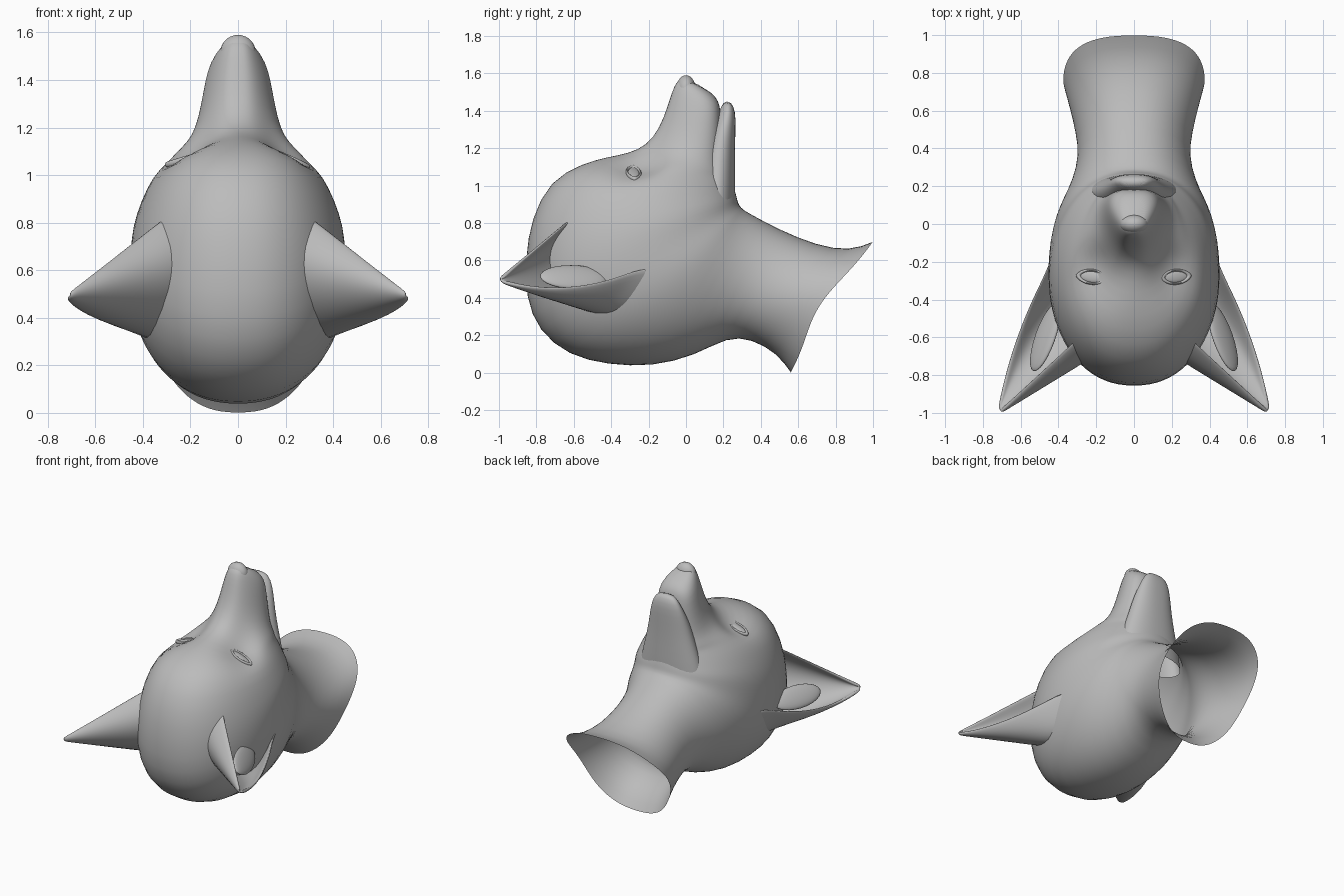
import bpy, bmesh, math
from mathutils import Vector, Matrix

default_cube = bpy.data.objects.get("Cube")
if default_cube:
    bpy.data.objects.remove(default_cube, do_unlink=True)

# One plain clay colour
clay = bpy.data.materials.new("clay grey")
clay.use_nodes = True
CLAY_COLOUR = (0.5, 0.5, 0.5, 1)
clay.diffuse_color = CLAY_COLOUR
clay.node_tree.nodes["Principled BSDF"].inputs["Base Color"].default_value = CLAY_COLOUR


def finish(name, bm, subdivisions=1, thickness=0):
    """Turn a bmesh into a smooth, named object."""
    bmesh.ops.recalc_face_normals(bm, faces=bm.faces)
    for face in bm.faces:
        face.smooth = True
    mesh = bpy.data.meshes.new(name)
    bm.to_mesh(mesh)
    bm.free()
    mesh.materials.append(clay)
    part = bpy.data.objects.new(name, mesh)
    bpy.context.collection.objects.link(part)
    if thickness:
        solid = part.modifiers.new("thickness", 'SOLIDIFY')
        solid.thickness = thickness
        solid.offset = 0
    if subdivisions:
        subsurf = part.modifiers.new("smooth", 'SUBSURF')
        subsurf.levels = subsurf.render_levels = subdivisions
    return part


def bridge(bm, rows, closed):
    """Skin neighbouring rows of vertices with quads."""
    for row, following in zip(rows, rows[1:]):
        count = len(row)
        for i in range(count if closed else count - 1):
            j = (i + 1) % count
            bm.faces.new((row[i], row[j], following[j], following[i]))


def loft(name, sections, sides=40):
    """Skin rings, each spanning an outer and an inner profile point.
    Skewed rings are wider at the inner end and squarer."""
    bm = bmesh.new()
    rows = []
    for outer_y, outer_z, inner_y, inner_z, width, skew in sections:
        outer = Vector((0, outer_y, outer_z))
        inner = Vector((0, inner_y, inner_z))
        row = []
        for i in range(sides):
            angle = math.tau * i / sides
            along, across = math.cos(angle), math.sin(angle)
            point = outer.lerp(inner, (1 + along) / 2)
            reach = abs(across) ** (.9 - .7 * skew) * (1 + skew * along)
            point.x = math.copysign(reach, across) * width
            row.append(bm.verts.new(point))
        rows.append(row)
    bridge(bm, rows, closed=True)
    bm.faces.new(rows[-1])
    return finish(name, bm)


def push(part, centre, radius, offset):
    """Softly move the surface around a point, on both sides."""
    for vert in part.data.vertices:
        side = -1 if vert.co.x < 0 else 1
        mirrored = Vector((abs(vert.co.x), vert.co.y, vert.co.z))
        strength = math.exp(-((mirrored - Vector(centre)).length / radius) ** 2)
        vert.co += Vector((side * offset[0], offset[1], offset[2])) * strength


# Open neck, skull and muzzle as one fan of rings
head = loft("head_and_neck", [
    (.56, 0, 1, .70, .37, .15),
    (.49, .10, .88, .65, .345, .1),
    (.35, .18, .7, .68, .31, 0),
    (.22, .19, .5, .765, .29, 0),
    (.05, .09, .36, .84, .33, 0),
    (-.18, .03, .31, .87, .39, 0),
    (-.42, .04, .30, .88, .43, 0),
    (-.63, .09, .29, .89, .45, 0),
    (-.79, .22, .285, .9, .455, 0),
    (-.86, .40, .28, .91, .455, 0),
    (-.86, .62, .275, .93, .445, 0),
    (-.83, .82, .27, .95, .41, 0),
    (-.73, 1.03, .26, .98, .36, 0),
    (-.55, 1.12, .25, 1.02, .3, 0),
    (-.42, 1.155, .235, 1.04, .27, 0),
    (-.31, 1.18, .22, 1.07, .235, .1),
    (-.21, 1.22, .195, 1.12, .19, .2),
    (-.14, 1.31, .19, 1.2, .16, .25),
    (-.10, 1.42, .19, 1.31, .14, .25),
    (-.075, 1.5, .185, 1.4, .123, .3),
    (-.05, 1.56, .175, 1.45, .1, .25),
    (-.01, 1.58, .14, 1.5, .06, 0),
])
# Eye hollows, cheeks beside the muzzle, and the hollowed neck rim
push(head, (.2, -.26, 1.12), .13, (-.01, .02, -.08))
push(head, (.37, .75, .35), .25, (0, -.06, .02))

# Lower jaw, closed against the muzzle up to its free tip
loft("lower_jaw", [
    (.05, .78, .26, .82, .26, 0),
    (.05, .94, .265, .94, .235, 0),
    (.07, 1.08, .262, 1.08, .19, .05),
    (.09, 1.2, .262, 1.2, .16, .05),
    (.13, 1.31, .265, 1.31, .132, .1),
    (.18, 1.4, .265, 1.4, .1, .1),
    (.2, 1.45, .24, 1.45, .06, .1),
])


def ellipsoid(name, matrix, radii):
    bm = bmesh.new()
    bmesh.ops.create_uvsphere(bm, u_segments=24, v_segments=14, radius=1)
    bm.transform(matrix @ Matrix.Diagonal((*radii, 1)))
    return finish(name, bm, 0)


def frame(origin, side_axis, normal):
    """Placement with local x near side_axis and local z along normal."""
    normal = normal.normalized()
    x_axis = (side_axis - normal * side_axis.dot(normal)).normalized()
    y_axis = normal.cross(x_axis)
    turn = Matrix((x_axis, y_axis, normal)).transposed().to_4x4()
    return Matrix.Translation(origin) @ turn


ellipsoid("nose", Matrix.Translation((0, 0, 1.515)), (.075, .052, .075))


def ear(name, side):
    """Cupped sheet tapering from a U-shaped base to a blunt tip."""
    base = [Vector(p) for p in (
        (.34, -.64, .8), (.29, -.73, .7), (.285, -.75, .56), (.34, -.67, .4),
        (.40, -.5, .31), (.44, -.36, .37), (.465, -.25, .56))]
    tip = Vector((.72, -1, .495))
    middle = sum(base, Vector()) / len(base)
    bm = bmesh.new()
    rows = []
    for step in (-.18, 0, .15, .3, .45, .6, .75, .87, .97):
        row = []
        for i, point in enumerate(base):
            spread = min(1 - step, (1 - step) ** .9)
            point = middle.lerp(tip, step) + (point - middle) * spread
            # The outer rim sags, opening the cup sideways
            sag = max(0, i - 4) / 2 * 4 * max(step, 0) * (1 - step)
            point += Vector((.035, 0, -.07)) * sag
            row.append(bm.verts.new((side * point.x, point.y, point.z)))
        rows.append(row)
    bridge(bm, rows, closed=False)
    finish(name, bm, 2, thickness=.022)


def eyelids(name, matrix):
    """Almond ring around the eye."""
    bm = bmesh.new()
    rows = []
    for i in range(24):
        angle = math.tau * i / 24
        row = []
        for j in range(8):
            turn = math.tau * j / 8
            reach = 1 + .2 * math.cos(turn)
            local = Vector((.078 * reach * math.cos(angle),
                            .036 * reach * math.sin(angle) * abs(math.sin(angle)) ** .3,
                            .014 * math.sin(turn)))
            row.append(bm.verts.new(matrix @ local))
        rows.append(row)
    bridge(bm, rows + rows[:1], closed=True)
    finish(name, bm)


# Paired ears and eyes
bpy.context.view_layer.update()
skin = head.evaluated_get(bpy.context.evaluated_depsgraph_get())
for side, label in ((1, "left"), (-1, "right")):
    ear(label + "_ear", side)
    ellipsoid(label + "_inner_ear",
              frame(Vector((side * .47, -.6, .51)), Vector((side * .25, -.73, 0)),
                    Vector((side * .7, .25, .6))),
              (.19, .08, .025))
    hit, spot, normal, _ = skin.ray_cast(Vector((side * .22, -.28, 3)), Vector((0, 0, -1)))
    if hit:
        socket = frame(spot, Vector((1, side * .1, 0)), normal)
        eyelids(label + "_eyelids", socket)
        ellipsoid(label + "_eye", socket, (.07, .03, .01))
